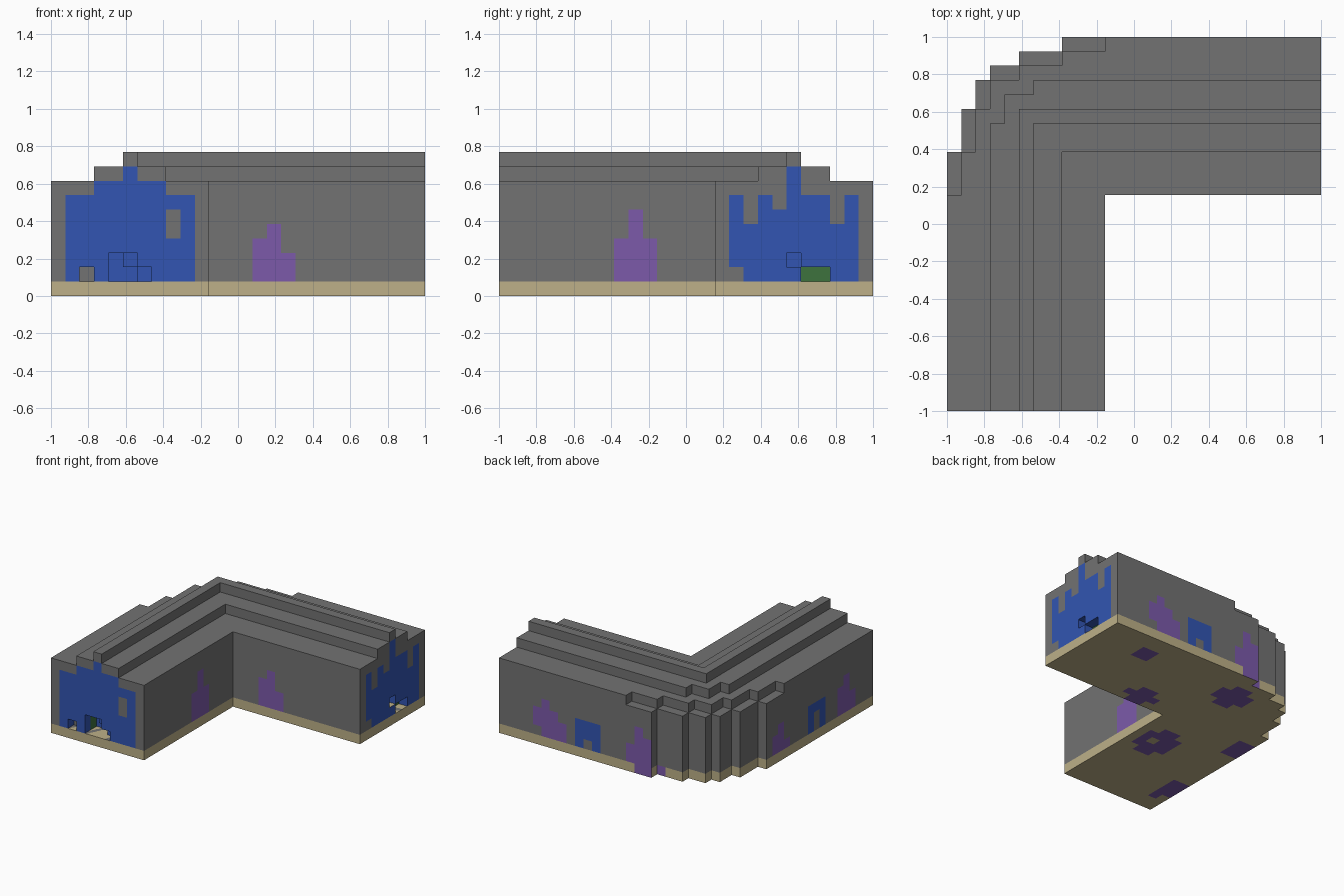
import bpy
import bmesh
from mathutils import Vector

cube = bpy.data.objects.get("Cube")
if cube:
    bpy.data.objects.remove(cube, do_unlink=True)

N = 26            # blocks along each side
U = 2 / N         # size of one block

# Materials
COLOURS = {
    "stone_grey": (0.17, 0.17, 0.17),
    "sand": (0.51, 0.434, 0.246),
    "blue_paint": (0.032, 0.091, 0.445),
    "purple_paint": (0.202, 0.102, 0.402),
    "green_paint": (0.048, 0.17, 0.048),
}
MATS = []
for name, rgb in COLOURS.items():
    m = bpy.data.materials.new(name)
    m.use_nodes = True
    m.diffuse_color = (*rgb, 1)
    m.node_tree.nodes["Principled BSDF"].inputs["Base Color"].default_value = (*rgb, 1)
    MATS.append(m)
GREY, SAND, BLUE, PURPLE, GREEN = range(len(MATS))


def columns(start, tops, bottom=1):
    """Neighbouring one-block columns rising from the same bottom."""
    return [(start + n, start + n + 1, bottom, t) for n, t in enumerate(tops)]


# Painted blocks per side: colour and (from, to, bottom, top); later entries win
PAINT = {
    "front": [
        (BLUE, columns(1, [7, 7, 8, 8, 9, 8, 8, 7, 7])),
        (GREY, [(8, 9, 4, 6), (2, 3, 1, 2)]),
        (PURPLE, columns(14, [4, 5, 3])),
    ],
    "right_end": [
        (BLUE, columns(16, [7, 5, 7, 6, 9, 7, 7, 5, 7])),
        (GREY, [(16, 17, 1, 2)]),
        (GREEN, [(21, 23, 1, 2)]),
        (PURPLE, columns(8, [4, 6, 4])),
    ],
    "back": [
        (BLUE, [(14, 17, 1, 4)]),
        (GREY, [(15, 16, 1, 2)]),
        (PURPLE, columns(18, [3, 4, 5, 4]) + columns(8, [4, 5, 3])),
        (PURPLE, [(7, 10, 0, 1)]),
        (GREY, [(21, 22, 1, 2)]),
    ],
    "left_side": [
        (BLUE, [(8, 11, 1, 4)]),
        (GREY, [(9, 10, 1, 3)]),
        (PURPLE, columns(3, [3, 5, 4]) + columns(14, [2, 4, 3])),
    ],
    "underside": [
        (PURPLE, [(19, 21, 22, 24), (13, 17, 16, 17), (14, 16, 15, 18),
                  (6, 10, 21, 23), (7, 9, 20, 24), (6, 10, 9, 12),
                  (7, 9, 8, 13), (0, 2, 13, 16), (0, 2, 3, 6), (1, 2, 2, 3)]),
        (SAND, [(8, 9, 10, 11)]),
    ],
}

# Blocks hollowed out of the two end walls, one list per layer of depth
HOLLOWS = {
    "front": [[(2, 1), (4, 1), (4, 2), (5, 1), (5, 2), (6, 1)],
              [(4, 1), (4, 2), (5, 1)]],
    "right_end": [[(20, 2), (21, 1), (22, 1)]],
}


def locate(face):
    """Side name and the two block coordinates of a face on that side."""
    n, c = face.normal, face.calc_center_median()
    if n.y < -0.9:
        return "front", c.x, c.z
    if n.y > 0.9:
        return "back", c.x, c.z
    if n.x > 0.9:
        return "right_end", c.y, c.z
    if n.x < -0.9:
        return "left_side", c.y, c.z
    if n.z < -0.9:
        return "underside", c.x, c.y
    return "top", c.x, c.y


def paint(bm, base, ground):
    for f in bm.faces:
        f.material_index = base
        side, a, b = locate(f)
        if side == "underside" and not ground:
            continue
        for colour, rects in PAINT.get(side, []):
            if any(p < a < q and r < b < s for p, q, r, s in rects):
                f.material_index = base if colour in (GREY, SAND) else colour


def hollow(bm, side, cells, depth):
    """Push the chosen blocks of an end wall one block inward."""
    plane = depth if side == "front" else N - depth
    picked = []
    for f in bm.faces:
        where, a, b = locate(f)
        c = f.calc_center_median()
        across = c.y if side == "front" else c.x
        if where == side and abs(across - plane) < 0.1 and (int(a), int(b)) in cells:
            picked.append(f)
    inward = Vector((0, 1, 0)) if side == "front" else Vector((-1, 0, 0))
    before = set(bm.faces)
    new = bmesh.ops.extrude_face_region(bm, geom=picked)["geom"]
    caps = {g for g in new if isinstance(g, bmesh.types.BMFace)}
    bmesh.ops.translate(bm, vec=inward,
                        verts=[g for g in new if isinstance(g, bmesh.types.BMVert)])
    for f in picked:
        if f.is_valid:
            bm.faces.remove(f)
    bmesh.ops.recalc_face_normals(bm, faces=bm.faces)
    # Floors show sand, the outward-looking reveal is green, the rest blue
    for f in set(bm.faces) - before - caps:
        f.normal_update()
        f.material_index = BLUE
        if f.normal.z > 0.9:
            f.material_index = SAND
        elif side == "front" and depth and f.normal.x > 0.9:
            f.material_index = GREEN


def mirrored(half):
    """Complete an L-shaped outline across its diagonal."""
    return half + [(N - y, N - x) for x, y in reversed(half[1:-1])]


def build(name, half, z0, z1, base=GREY, hollows=False):
    bm = bmesh.new()
    face = bm.faces.new([bm.verts.new((x, y, z0)) for x, y in mirrored(half)])
    top = bmesh.ops.extrude_face_region(bm, geom=[face], use_keep_orig=True)["geom"]
    bmesh.ops.translate(bm, vec=(0, 0, z1 - z0),
                        verts=[g for g in top if isinstance(g, bmesh.types.BMVert)])
    bmesh.ops.recalc_face_normals(bm, faces=bm.faces)
    bmesh.ops.triangulate(bm, faces=bm.faces)
    # Score the solid along the block grid so that blocks can be painted
    for axis, span in enumerate((range(1, N), range(1, N), range(z0 + 1, z1))):
        normal = Vector([float(axis == n) for n in range(3)])
        for k in span:
            bmesh.ops.bisect_plane(bm, geom=bm.verts[:] + bm.edges[:] + bm.faces[:],
                                   plane_co=normal * k, plane_no=normal, dist=0.0001)
    bm.normal_update()
    paint(bm, base, z0 == 0)
    if hollows:
        for side, layers in HOLLOWS.items():
            for depth, cells in enumerate(layers):
                hollow(bm, side, cells, depth)
    # Merge flat areas of one colour again
    bmesh.ops.dissolve_limit(bm, angle_limit=0.01, verts=bm.verts, edges=bm.edges,
                             delimit={'MATERIAL'})
    for v in bm.verts:
        v.co = (v.co.x * U - 1, v.co.y * U - 1, v.co.z * U)
    bmesh.ops.recalc_face_normals(bm, faces=bm.faces)
    me = bpy.data.meshes.new(name)
    bm.to_mesh(me)
    bm.free()
    for m in MATS:
        me.materials.append(m)
    ob = bpy.data.objects.new(name, me)
    bpy.context.collection.objects.link(ob)


# Half outlines, from the inner corner round to the outer corner
arm = [(11, 15), (11, 0), (0, 0)]
outer = arm + [(0, 18), (1, 18), (1, 21), (2, 21), (2, 23), (3, 23)]
inner = arm + [(0, 15), (1, 15), (1, 18), (2, 18), (2, 21), (3, 21), (3, 23)]
lower_tier = [(8, 18), (8, 0), (3, 0), (3, 20), (4, 20), (4, 22)]
ridge = [(6, 20), (6, 0), (5, 0), (5, 21)]

build("sand_base", outer, 0, 1, base=SAND)
build("wall_body", outer, 1, 7, hollows=True)
build("wall_top", inner, 7, 8)
build("roof_tier", lower_tier, 8, 9)
build("roof_ridge", ridge, 9, 10)
